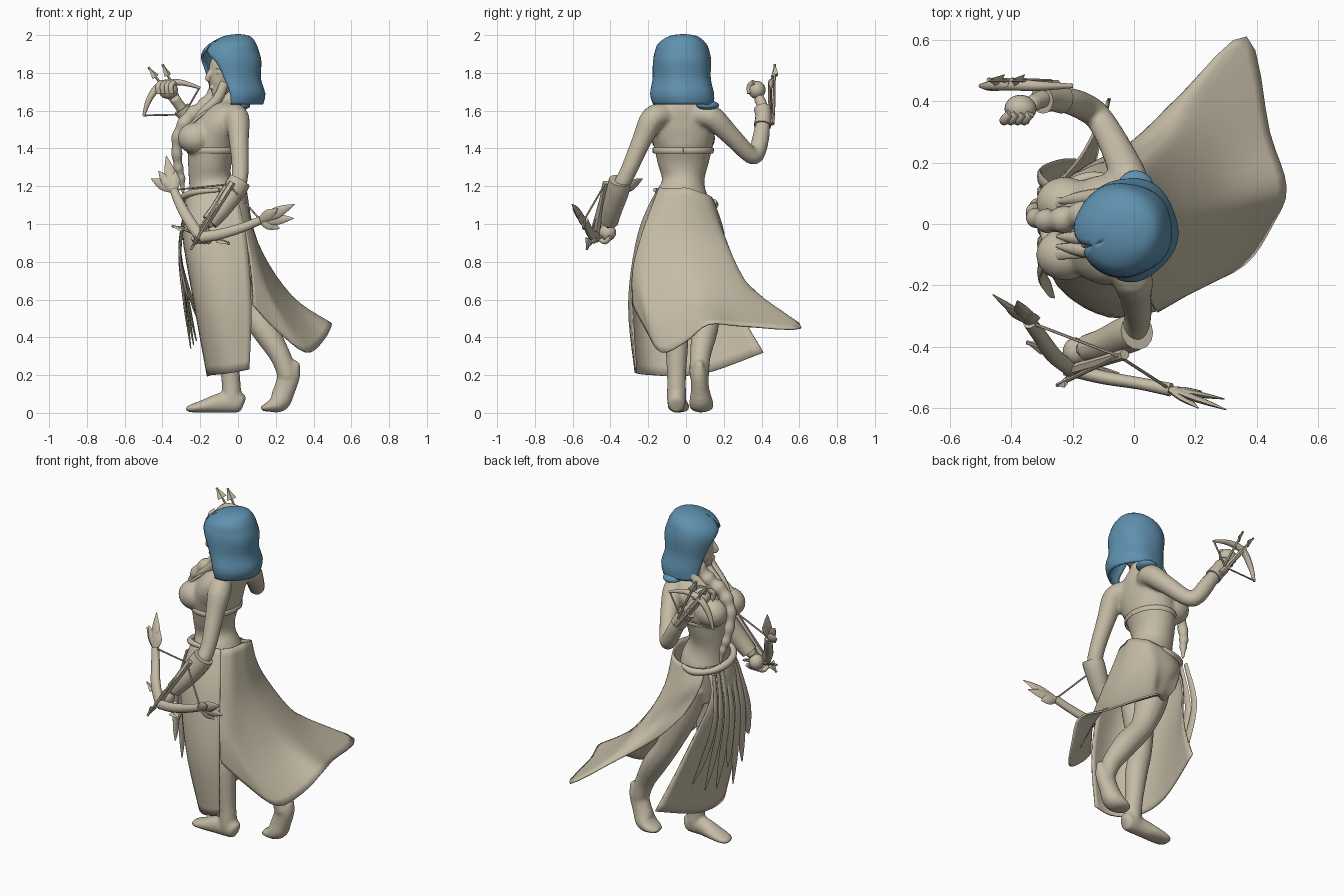
import bpy, bmesh, math
from mathutils import Vector


def material(name, rgb):
    m = bpy.data.materials.new(name)
    m.diffuse_color = (*rgb, 1)
    return m


CLAY = material("warm_clay", (0.56, 0.50, 0.38))
BLUE = material("hood_blue", (0.115, 0.283, 0.43))


def finish(name, bm, mat=CLAY, thick=0):
    bmesh.ops.remove_doubles(bm, verts=bm.verts, dist=0.0008)
    bmesh.ops.recalc_face_normals(bm, faces=bm.faces)
    me = bpy.data.meshes.new(name)
    bm.to_mesh(me)
    bm.free()
    me.materials.append(mat)
    ob = bpy.data.objects.new(name, me)
    bpy.context.collection.objects.link(ob)
    if thick:
        s = ob.modifiers.new("thickness", 'SOLIDIFY')
        s.thickness, s.offset = thick, 0
    return ob


def spline(pts, n=4):
    """Catmull-Rom through tuples of any length."""
    out = []
    for i in range(len(pts) - 1):
        a, b, c, d = (pts[max(0, min(len(pts) - 1, i + k))] for k in (-1, 0, 1, 2))
        for s in range(n):
            t = s / n
            out.append(tuple(0.5 * (2 * q + (r - p) * t + (2 * p - 5 * q + 4 * r - w) * t * t
                                    + (3 * q - p - 3 * r + w) * t ** 3)
                             for p, q, r, w in zip(a, b, c, d)))
    return out + [tuple(pts[-1])]


def skin(bm, rows, wrap):
    vs = [[bm.verts.new(p) for p in r] for r in rows]
    n = len(vs[0])
    for a, b in zip(vs, vs[1:]):
        for j in range(n if wrap else n - 1):
            k = (j + 1) % n
            bm.faces.new((a[j], a[k], b[k], b[j]))
    return vs


def tube(name, pts, ref=(1, 0, 0), sides=14, n=4, mat=CLAY):
    """Loft of ellipses; each point is x, y, z, radius along ref, other radius."""
    pts = spline([p if len(p) == 5 else (*p, p[3]) for p in pts], n)
    rows = []
    for i, p in enumerate(pts):
        t = (Vector(pts[min(i + 1, len(pts) - 1)][:3]) - Vector(pts[max(i - 1, 0)][:3])).normalized()
        r = Vector(ref)
        a = (r - t * r.dot(t)).normalized()
        b = t.cross(a)
        rows.append([Vector(p[:3]) + a * max(p[3], .002) * math.cos(w) + b * max(p[4], .002) * math.sin(w)
                     for w in (2 * math.pi * k / sides for k in range(sides))])
    bm = bmesh.new()
    vs = skin(bm, rows, True)
    bm.faces.new(vs[0])
    bm.faces.new(vs[-1])
    return finish(name, bm, mat)


def blob(name, loc, size, mat=CLAY):
    bm = bmesh.new()
    bmesh.ops.create_uvsphere(bm, u_segments=20, v_segments=12, radius=1)
    for v in bm.verts:
        v.co = Vector(loc) + Vector(a * b for a, b in zip(v.co, size))
    return finish(name, bm, mat)


def fuse(name, parts, voxel, rounds):
    """Join parts into one softly blended skin."""
    bpy.ops.object.select_all(action='DESELECT')
    for p in parts:
        p.select_set(True)
    bpy.context.view_layer.objects.active = parts[0]
    bpy.ops.object.join()
    parts[0].name = name
    r = parts[0].modifiers.new("blend", 'REMESH')
    r.mode, r.voxel_size, r.use_smooth_shade = 'VOXEL', voxel, True
    s = parts[0].modifiers.new("soften", 'SMOOTH')
    s.factor, s.iterations = .5, rounds


def panel(name, cols):
    """Cloth sheet from columns of four points, smoothed both ways."""
    cols = [spline(c, 5) for c in cols]
    rows = [spline(list(r), 4) for r in zip(*cols)]
    bm = bmesh.new()
    skin(bm, rows, False)
    return finish(name, bm, CLAY, 0.01)


def rod(name, a, b, r=.005):
    return tube(name, [(*a, r), (*b, r)], ref=(.3, .2, .9), sides=6, n=1)


def blade(name, base, tip, w):
    m = [(p + q) / 2 for p, q in zip(base, tip)]
    return tube(name, [(*base, w * .35, w * .6), (*m, w * .35, w), (*tip, .002)], (0, 1, 0), 8, 3)


def bolt(name, a, b):
    rod(name + "_shaft", a, b, .007)
    a, b = Vector(a), Vector(b)
    d = (b - a).normalized()
    tube(name + "_head", [(*(b - d * .065), .026, .006), (*(b - d * .055), .024, .006), (*b, .002)],
         (.4, .5, .3), 6, 2)


# torso and bust
torso = tube("torso", [(-.1, -.02, .88, .12, .13), (-.12, -.025, 1.1, .14, .155), (-.145, -.015, 1.22, .115, .113),
                       (-.15, -.015, 1.32, .115, .135), (-.13, -.015, 1.45, .135, .165), (-.085, -.02, 1.55, .11, .18),
                       (-.05, -.02, 1.62, .075, .14), (-.045, -.02, 1.665, .048, .06), (-.06, -.02, 1.74, .043)], sides=24)
busts = [blob("bust", (-.225, y, 1.455), (.095, .085, .085)) for y in (.07, -.1)]

# legs and bare feet
left_leg = tube("left_leg", [(-.1, -.1, .98, .1), (-.11, -.09, .78, .09), (-.1, -.06, .56, .064),
                             (-.06, -.05, .4, .064), (-.04, -.05, .2, .051), (-.03, -.05, .07, .052)])
right_leg = tube("right_leg", [(-.09, .07, .98, .1), (-.04, .1, .78, .092), (.04, .12, .58, .068),
                               (.14, .1, .44, .07), (.225, .075, .3, .056), (.265, .07, .19, .052)])
left_foot = tube("left_foot", [(.032, -.05, .05, .02, .03), (.01, -.05, .055, .046, .053), (-.08, -.05, .055, .048, .055),
                               (-.18, -.04, .036, .058, .035), (-.245, -.035, .024, .052, .022),
                               (-.275, -.035, .02, .03, .012)], (0, 1, 0))
right_foot = tube("right_foot", [(.315, .07, .272, .018), (.28, .07, .215, .042, .055), (.245, .075, .12, .05, .058),
                                 (.215, .08, .055, .064, .055), (.155, .085, .03, .06, .024),
                                 (.122, .085, .024, .035, .014)], (0, 1, 0))

# arms, one raised and one lowered
right_arm = tube("right_arm", [(-.04, .06, 1.57, .06), (-.015, .13, 1.57, .064), (-.05, .23, 1.475, .053),
                               (-.11, .34, 1.365, .045), (-.15, .375, 1.38, .047), (-.21, .4, 1.48, .044),
                               (-.29, .41, 1.6, .031), (-.34, .385, 1.67, .03)], (0, .5, 1))
left_arm = tube("left_arm", [(-.04, -.1, 1.58, .06), (-.005, -.175, 1.56, .066), (.005, -.235, 1.44, .053),
                             (.012, -.305, 1.28, .045), (-.01, -.35, 1.19, .045), (-.1, -.39, 1.08, .04),
                             (-.17, -.41, .99, .03)])
fuse("body", [torso, *busts, left_leg, right_leg, left_foot, right_foot, right_arm, left_arm], .011, 4)

# top edge and straps
ring = [2 * math.pi * k / 16 for k in range(17)]
tube("top_band", [(-.135 + .131 * math.cos(a), -.015 + .157 * math.sin(a), 1.39, .016, .006) for a in ring],
     (0, 0, 1), 8, 2)
for side, y in (("right", .07), ("left", -.1)):
    tube(side + "_top_strap", [(-.26, y, 1.52, .008, .018), (-.17, y * .95, 1.595, .008, .016),
                               (-.07, y * .9, 1.64, .008, .014)], (0, 0, 1))

# skirt: front panel swept to one side
panel("front_skirt", [
    [(-.02, -.14, 1.19), (.04, -.23, .95), (.07, -.28, .58), (.06, -.265, .23)],
    [(-.12, -.15, 1.18), (-.12, -.25, .95), (-.08, -.30, .58), (-.05, -.26, .21)],
    [(-.22, -.12, 1.17), (-.25, -.19, .95), (-.20, -.22, .58), (-.14, -.17, .20)],
    [(-.27, -.03, 1.15), (-.29, -.06, .95), (-.23, -.05, .58), (-.16, -.03, .195)],
    [(-.25, .06, 1.13), (-.28, .08, .95), (-.20, .12, .60), (-.14, .14, .22)],
    [(-.20, .10, 1.12), (-.25, .12, .95), (-.16, .24, .62), (-.08, .41, .32)]])

# skirt: back panel wrapping the hip and flying behind
panel("back_skirt", [
    [(-.02, -.14, 1.19), (.04, -.23, .95), (.07, -.28, .75), (.08, -.28, .57)],
    [(.00, -.12, 1.19), (.07, -.20, .92), (.12, -.25, .70), (.20, -.21, .44)],
    [(.02, -.09, 1.19), (.09, -.16, .90), (.19, -.19, .60), (.36, -.13, .32)],
    [(.03, -.04, 1.19), (.10, -.08, .90), (.26, -.03, .60), (.45, .00, .38)],
    [(.04, .01, 1.19), (.10, .01, .90), (.28, .08, .62), (.495, .12, .47)],
    [(.03, .07, 1.17), (.08, .11, .90), (.25, .22, .62), (.44, .30, .46)],
    [(.00, .12, 1.15), (.03, .19, .93), (.18, .35, .63), (.365, .61, .45)],
    [(-.06, .14, 1.13), (-.04, .19, .97), (.04, .26, .76), (.16, .425, .58)],
    [(-.14, .14, 1.12), (-.13, .185, 1.0), (-.07, .21, .86), (.0, .27, .70)],
    [(-.21, .11, 1.12), (-.21, .145, 1.04), (-.18, .17, .95), (-.13, .20, .85)]])

# rope belt with hanging strips
tube("rope_belt", [(-.08, .15, 1.12, .012), (-.15, .15, 1.1, .02), (-.24, .11, 1.11, .018), (-.285, .03, 1.13, .022),
                   (-.28, -.06, 1.15, .018), (-.22, -.13, 1.17, .016), (-.1, -.165, 1.18, .01)], (0, 0, 1))
for i, (y, tx, ty, tz) in enumerate([(.12, -.19, .21, .44), (.08, -.22, .13, .38), (.04, -.235, .04, .36),
                                     (0, -.27, -.02, .48), (-.04, -.25, -.1, .34), (-.08, -.27, -.16, .46),
                                     (-.1, -.26, -.24, .6)]):
    tube(f"belt_strip_{i}", [(-.275, y, 1.1, .007, .014), (-.308, y * .6 + ty * .4, .85, .008, .024),
                             ((tx - .3) / 2, ty * .85, (tz + .85) / 2 - .05, .009, .032), (tx, ty, tz, .003)], sides=8)

# bracers
tube("left_bracer", [(.01, -.35, 1.23, .06), (-.02, -.36, 1.18, .062), (-.09, -.39, 1.08, .054), (-.15, -.405, 1.01, .046)])
tube("right_bracer", [(-.235, .405, 1.52, .046), (-.27, .41, 1.57, .043), (-.3, .405, 1.61, .046)], (0, 1, 0))

# hands with curled fingers
blob("right_fist", (-.37, .375, 1.71), (.052, .046, .048))
blob("left_fist", (-.19, -.415, .955), (.042, .045, .045))
for i in range(4):
    o = (i - 1.5) * .022
    tube(f"right_finger_{i}", [(-.37 + o, .36, 1.75, .015), (-.39 + o, .338, 1.73, .016), (-.385 + o, .338, 1.69, .014)], sides=8)
    tube(f"left_finger_{i}", [(-.17 + o, -.4, .93, .013), (-.19 + o, -.43, .905, .013), (-.205 + o, -.46, .925, .012)], sides=8)

# head and face, turned slightly to the left
face = [blob("head", (-.05, -.025, 1.815), (.105, .092, .115)),
        tube("jaw", [(-.085, -.035, 1.8, .07), (-.09, -.04, 1.73, .062, .058), (-.108, -.05, 1.68, .033),
                     (-.114, -.052, 1.66, .014)]),
        tube("nose", [(-.142, -.058, 1.82, .01), (-.161, -.066, 1.775, .014), (-.152, -.062, 1.757, .01)], sides=8),
        blob("lips", (-.14, -.058, 1.722), (.014, .022, .011))]
for sx, sy in ((.024, -.036), (-.01, .036)):
    face.append(blob("eye", (-.127 + sx, -.055 + sy, 1.802), (.016, .018, .008)))
    face.append(blob("brow", (-.126 + sx, -.055 + sy, 1.828), (.018, .024, .008)))
fuse("head", face, .005, 3)

# long braid and loose hair over the chest
path = spline([(-.1, .05, 1.72, .04), (-.17, .03, 1.63, .042), (-.26, .01, 1.56, .04), (-.32, .02, 1.46, .03),
               (-.32, .05, 1.33, .026), (-.3, .07, 1.24, .02), (-.29, .08, 1.16, .004)], 3)
tube("braid", [(x, y, z, r * (1.08 if i % 2 else .88)) for i, (x, y, z, r) in enumerate(path)], (0, 1, 0))
for i, y in enumerate((-.09, -.05, .06, .09)):
    tube(f"hair_lock_{i}", [(-.07, y, 1.75, .025), (-.11, y, 1.66, .028), (-.19, y * .9, 1.59, .022),
                            (-.25, y * .8, 1.53, .006)], (0, 1, 0), 10)

# hood: open shell around the head plus shoulder drape
rows = []
for z, cx, cy, rx, ry, gap in spline([
        (2.0, .0, -.015, .0003, .0003, 0), (1.99, -.005, -.015, .065, .07, 0), (1.955, -.025, -.02, .115, .12, 0),
        (1.915, -.037, -.02, .143, .138, .12), (1.86, -.035, -.02, .155, .148, .62), (1.77, -.03, -.02, .145, .148, .88),
        (1.69, -.015, -.018, .152, .163, 1.0), (1.635, -.02, -.012, .145, .155, 1.05)], 3):
    row = []
    for k in range(41):
        a = math.pi + .4 + gap + (2 * math.pi - 2 * gap) * k / 40
        fold = 1 + .02 * math.sin(5 * a + 9 * z) * min(1, (2 - z) * 6)
        row.append((cx + rx * fold * math.cos(a), cy + ry * fold * math.sin(a), z))
    rows.append(row)
bm = bmesh.new()
skin(bm, rows, False)
finish("hood", bm, BLUE, 0.012)
blob("hood_shoulder_drape", (.005, .115, 1.628), (.06, .06, .026), BLUE)

# small wrist crossbow on the raised arm
tube("small_bow", [(-.5, .45, 1.57, .007), (-.47, .45, 1.66, .016), (-.41, .455, 1.735, .02), (-.31, .45, 1.75, .016),
                   (-.2, .45, 1.72, .007)], (0, 1, 0), 8)
rod("small_stock", (-.25, .455, 1.53), (-.42, .46, 1.75), .015)
for end in ((-.495, .45, 1.575), (-.205, .45, 1.72)):
    rod("small_string", end, (-.285, .455, 1.58), .005)
bolt("small_bolt_a", (-.3, .465, 1.6), (-.475, .47, 1.83))
bolt("small_bolt_b", (-.27, .465, 1.58), (-.4, .47, 1.845))

# large crossbow on the lowered arm, limbs ending in leaf-like claws
G, NOCK, A, B = (-.2, -.475, .93), (-.05, -.43, 1.21), (-.34, -.32, 1.18), (.12, -.54, 1.02)
tube("bow_limb_a", [(*G, .024, .03), (-.26, -.43, 1.02, .024, .03), (-.31, -.36, 1.11, .022, .026), (*A, .022)], (0, 1, 0))
tube("bow_limb_b", [(*G, .024, .03), (-.1, -.5, .945, .022, .028), (.02, -.52, .98, .02, .025), (*B, .022)], (0, 1, 0))
for tip in ((-.46, -.23, 1.24), (-.42, -.27, 1.28), (-.38, -.25, 1.36), (-.33, -.29, 1.28)):
    blade("bow_claw_a", A, tip, .03)
for tip in ((.3, -.605, 1.105), (.295, -.57, 1.03), (.22, -.545, .975), (.21, -.6, 1.08)):
    blade("bow_claw_b", B, tip, .03)
rod("bow_stock", (-.03, -.425, 1.22), (-.22, -.48, .92), .018)
rod("bow_string_a", A, NOCK)
rod("bow_string_b", B, NOCK)
bolt("large_bolt_a", NOCK, (-.25, -.525, .865))
bolt("large_bolt_b", (-.05, -.49, .9), (-.35, -.385, .99))
bolt("large_bolt_c", (-.26, -.44, .96), (-.045, -.51, .895))

# smooth shading with crisp edges
for ob in bpy.context.scene.objects:
    ob.select_set(True)
    bpy.context.view_layer.objects.active = ob
bpy.ops.object.shade_smooth_by_angle(angle=math.radians(50))
